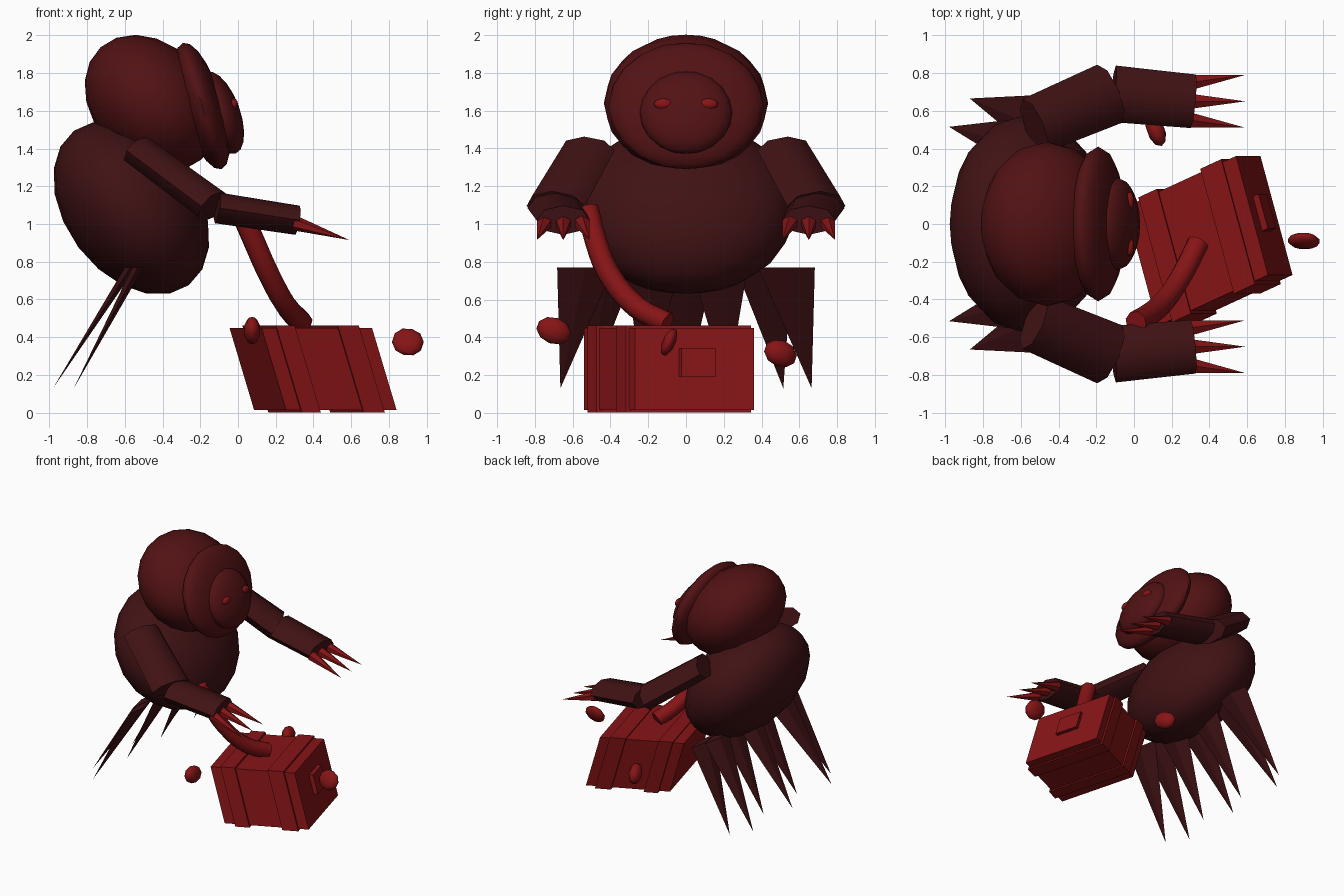
import bpy, bmesh, math
from mathutils import Matrix, Vector

cube = bpy.data.objects.get("Cube")
if cube:
    bpy.data.objects.remove(cube, do_unlink=True)


def material(name, r, g, b):
    m = bpy.data.materials.new(name)
    m.use_nodes = True
    m.diffuse_color = (r, g, b, 1)
    m.node_tree.nodes["Principled BSDF"].inputs["Base Color"].default_value = (r, g, b, 1)
    return m


FUR = material("dark_maroon", 0.052, 0.006, 0.007)
HEAD = material("maroon", 0.085, 0.006, 0.007)
RED = material("bright_red", 0.24, 0.007, 0.008)


def finish(name, bm, mat, smooth=None):
    bmesh.ops.recalc_face_normals(bm, faces=bm.faces)
    me = bpy.data.meshes.new(name)
    bm.to_mesh(me)
    bm.free()
    me.materials.append(mat)
    ob = bpy.data.objects.new(name, me)
    bpy.context.collection.objects.link(ob)
    if smooth:
        bpy.ops.object.select_all(action='DESELECT')
        ob.select_set(True)
        bpy.context.view_layer.objects.active = ob
        bpy.ops.object.shade_smooth_by_angle(angle=math.radians(smooth))
    return ob


def ellipsoid(name, loc, radii, mat, tilt=(0, 0, 0), segs=20):
    bm = bmesh.new()
    rot = Matrix.Identity(4)
    for axis, a in zip("XYZ", tilt):
        rot = Matrix.Rotation(math.radians(a), 4, axis) @ rot
    bmesh.ops.create_uvsphere(bm, u_segments=segs, v_segments=segs // 2, radius=1,
                              matrix=Matrix.Translation(loc) @ rot @ Matrix.Diagonal((*radii, 1)))
    return finish(name, bm, mat, 60)


def taper(name, p, q, wide, thick, end, mat, sides=8, smooth=50):
    """Flattened cone from p to q; 'end' is the end size relative to the start."""
    p, q = Vector(p), Vector(q)
    d = (q - p).normalized()
    h = Vector((-d.y, d.x, 0)).normalized()
    w = d.cross(h)
    m = Matrix((h * wide, w * thick, d * (q - p).length)).transposed().to_4x4()
    m.translation = (p + q) / 2
    bm = bmesh.new()
    bmesh.ops.create_cone(bm, cap_ends=True, segments=sides, radius1=1, radius2=end,
                          depth=1, matrix=m)
    bmesh.ops.remove_doubles(bm, verts=bm.verts, dist=0.0001)
    return finish(name, bm, mat, smooth)


# Body and head
ellipsoid("body", (-0.565, 0, 1.085), (0.35, 0.58, 0.51), FUR, (0, -36.6, 0))
ellipsoid("head", (-0.46, 0, 1.64), (0.31, 0.435, 0.40), HEAD, (0, -42, 0))
ellipsoid("face_disc", (-0.19, 0, 1.625), (0.11, 0.41, 0.35), HEAD, (0, -17, 0))
ellipsoid("snout", (-0.09, 0, 1.59), (0.10, 0.245, 0.23), HEAD, (0, -20, 0))

# Paired eyes, arms and claws
for side, s in (("left", 1), ("right", -1)):
    ellipsoid(side + "_eye", (-0.022, s * 0.12, 1.635), (0.022, 0.05, 0.03), RED, segs=12)
    taper(side + "_upper_arm", (-0.53, s * 0.52, 1.39), (-0.13, s * 0.69, 1.095),
          0.155, 0.088, 1.08, FUR)
    taper(side + "_forearm", (-0.11, s * 0.69, 1.085), (0.315, s * 0.65, 1.02),
          0.15, 0.082, 0.95, FUR)
    for i in (-1, 0, 1):
        taper(f"{side}_claw_{i + 2}", (0.30, s * (0.65 + 0.1 * i), 1.005),
              (0.59, s * (0.65 + 0.14 * i), 0.915), 0.045, 0.04, 0, RED, 6)

# Tail: two rows of flat pointed blades
rows = (((-0.665, -0.22, 0.22, 0.665), -0.53, -0.87),
        ((-0.515, 0, 0.515), -0.57, -0.98))
for r, (tips, top_x, tip_x) in enumerate(rows):
    for i, y in enumerate(tips):
        base, tip = Vector((top_x, 0.8 * y, 0.77)), Vector((tip_x, y, 0.13))
        bm = bmesh.new()
        ring = [bm.verts.new(base + Vector(o)) for o in
                ((0, 0.15, 0), (0.03, 0, 0), (0, -0.15, 0), (-0.03, 0, 0))]
        point = bm.verts.new(tip)
        bm.faces.new(ring)
        for k in range(4):
            bm.faces.new((ring[k], ring[(k + 1) % 4], point))
        finish(f"tail_blade_{r + 1}_{i + 1}", bm, FUR)

# Leaning box: blocks placed in the slanted frame of its length, width and height
CORNER = Vector((0.085, 0.09, 0.015))
LENGTH, WIDTH, HEIGHT = Vector((0.585, 0.27, 0)), Vector((0.17, -0.63, 0)), Vector((-0.13, 0, 0.435))


def block(name, u, v, w):
    m = Matrix((LENGTH * (u[1] - u[0]), WIDTH * (v[1] - v[0]),
                HEIGHT * (w[1] - w[0]))).transposed().to_4x4()
    m.translation = CORNER + LENGTH * sum(u) / 2 + WIDTH * sum(v) / 2 + HEIGHT * sum(w) / 2
    bm = bmesh.new()
    bmesh.ops.create_cube(bm, size=1, matrix=m)
    return finish(name, bm, RED)


block("box", (0, 1), (0, 1), (0, 1))
for i, span in enumerate(((0.13, 0.30), (0.69, 0.88))):
    block(f"box_band_{i + 1}", span, (-0.025, 1.025), (-0.03, 1.03))
block("box_end_plate", (0.98, 1.05), (0.34, 0.63), (0.41, 0.75))

# Curved tube from the right hand down to the box lid
curve = bpy.data.curves.new("tube_path", 'CURVE')
curve.dimensions = '3D'
curve.bevel_depth = 0.06
curve.bevel_resolution = 2
curve.resolution_u = 3
curve.use_fill_caps = True
path = ((0.01, -0.52, 1.08), (0.08, -0.48, 0.92), (0.16, -0.41, 0.74),
        (0.26, -0.26, 0.56), (0.34, -0.10, 0.475))
spline = curve.splines.new('BEZIER')
spline.bezier_points.add(len(path) - 1)
for bp, co in zip(spline.bezier_points, path):
    bp.co = co
    bp.handle_left_type = bp.handle_right_type = 'AUTO'
curve.materials.append(RED)
tube = bpy.data.objects.new("tube", curve)
bpy.context.collection.objects.link(tube)

# Loose drops around the box
ellipsoid("drop_end", (0.9, -0.09, 0.375), (0.088, 0.035, 0.078), RED, (-25, 15, -8), 10)
ellipsoid("drop_right", (0.075, -0.7, 0.435), (0.045, 0.095, 0.07), RED, (-20, 0, 0), 10)
ellipsoid("drop_left", (0.115, 0.5, 0.315), (0.05, 0.095, 0.07), RED, (-20, 0, 20), 10)
